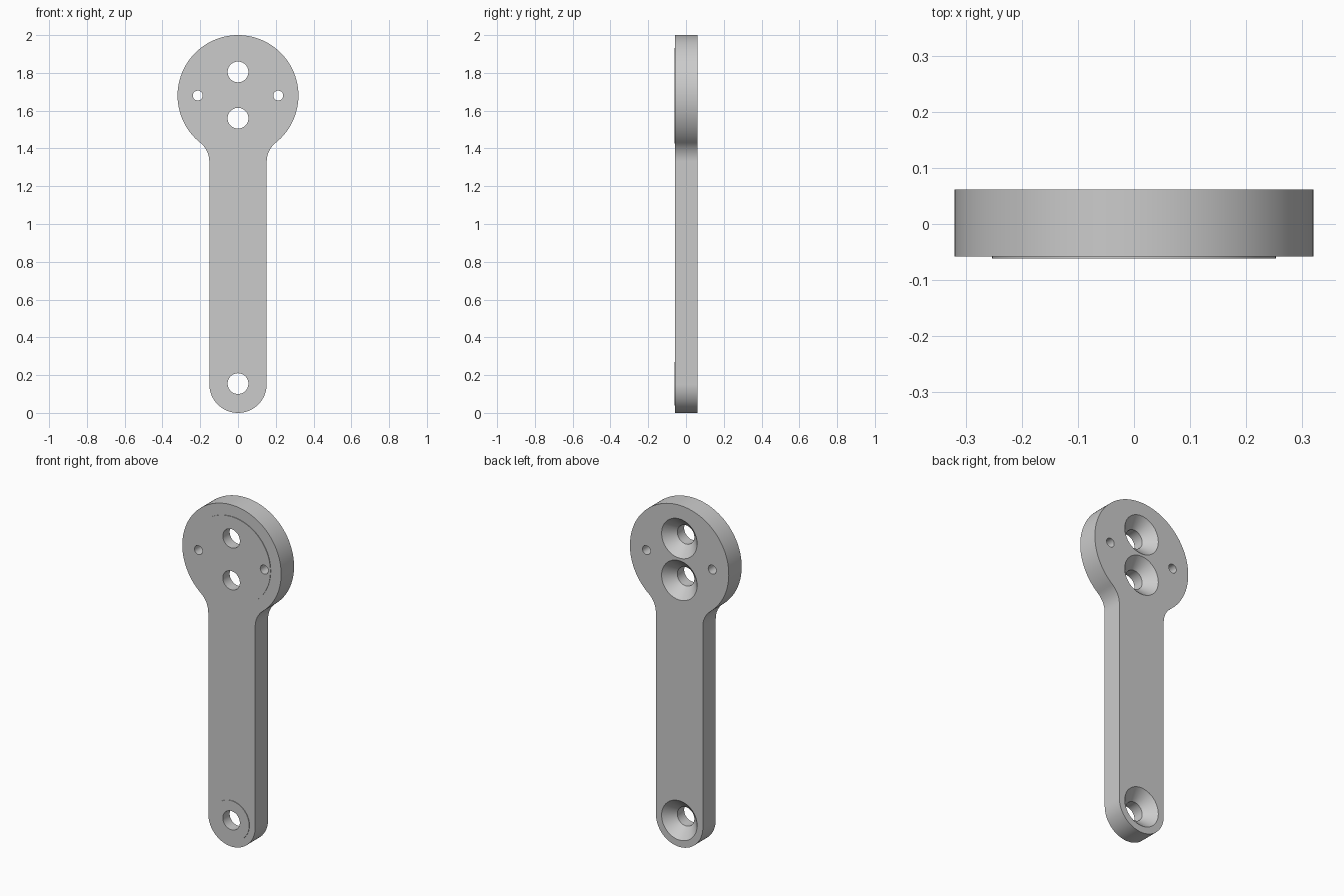
import bpy
import bmesh
from math import pi, cos, sin, atan2, hypot
from mathutils import Vector

cube = bpy.data.objects.get("Cube")
if cube:
    bpy.data.objects.remove(cube, do_unlink=True)

FRONT, BACK, BOSS = -0.058, 0.0615, -0.0615
HEAD_Z, HEAD_R = 1.68, 0.32
ARM_R = 0.152
HOLE_R, SINK_R = 0.055, 0.115

grey = bpy.data.materials.new("plain grey")
grey.use_nodes = True
colour = (0.6, 0.6, 0.6, 1)
grey.diffuse_color = colour
grey.node_tree.nodes["Principled BSDF"].inputs["Base Color"].default_value = colour


def arc(cx, cz, r, start, end, n):
    return [(cx + r * cos(start + (end - start) * i / n),
             cz + r * sin(start + (end - start) * i / n)) for i in range(n + 1)]


def make_object(name, bm):
    bmesh.ops.remove_doubles(bm, verts=bm.verts, dist=1e-5)
    bmesh.ops.recalc_face_normals(bm, faces=bm.faces)
    mesh = bpy.data.meshes.new(name)
    bm.to_mesh(mesh)
    bm.free()
    mesh.materials.append(grey)
    obj = bpy.data.objects.new(name, mesh)
    bpy.context.collection.objects.link(obj)
    return obj


def extrude_outline(name, points, y0, y1):
    bm = bmesh.new()
    face = bm.faces.new([bm.verts.new((x, y0, z)) for x, z in points])
    result = bmesh.ops.extrude_face_region(bm, geom=[face])
    moved = [g for g in result["geom"] if isinstance(g, bmesh.types.BMVert)]
    bmesh.ops.translate(bm, verts=moved, vec=(0, y1 - y0, 0))
    return make_object(name, bm)


def turned(name, profile, x, z, sides=64):
    """Solid turned about the y direction from (radius, y) pairs."""
    bm = bmesh.new()
    rings = [[bm.verts.new((px, y, pz)) for px, pz in
              arc(x, z, r, 0, 2 * pi * (sides - 1) / sides, sides - 1)]
             for r, y in profile]
    for a, b in zip(rings, rings[1:]):
        for i in range(sides):
            j = (i + 1) % sides
            bm.faces.new((a[i], a[j], b[j], b[i]))
    bm.faces.new(rings[0])
    bm.faces.new(rings[-1])
    return make_object(name, bm)


def combine(target, tool, operation):
    tool.hide_render = True
    mod = target.modifiers.new(operation.lower(), "BOOLEAN")
    mod.operation = operation
    mod.solver = "EXACT"
    mod.object = tool
    bpy.context.view_layer.objects.active = target
    bpy.ops.object.modifier_apply(modifier=mod.name)
    bpy.data.objects.remove(tool, do_unlink=True)


# Outline: rounded foot, straight arm, filleted neck, round head
fillet_r, fillet_z = 0.129, 1.33
fillet_x = ARM_R + fillet_r
to_head = atan2(HEAD_Z - fillet_z, -fillet_x)
neck = arc(fillet_x, fillet_z, fillet_r, pi, to_head, 12)
head_start = to_head - pi
head = arc(0, HEAD_Z, HEAD_R, head_start, pi - head_start, 96)
foot = arc(0, ARM_R, ARM_R, pi, 2 * pi, 48)
outline = foot + neck + head[1:-1] + [(-x, z) for x, z in reversed(neck)]
arm = extrude_outline("link_arm", outline, FRONT, BACK)

# Thin raised bosses on the front
for z, r in ((HEAD_Z, 0.253), (0.155, 0.115)):
    boss = turned("boss", [(r, BOSS), (r, FRONT + 0.02)], 0, z, 96)
    combine(arm, boss, "UNION")

# Countersunk bolt holes, wide at the back
extra = 0.02
sink_start = BACK - (SINK_R - HOLE_R)
for z in (1.805, 1.56, 0.155):
    profile = [(HOLE_R, BOSS - extra), (HOLE_R, sink_start),
               (SINK_R + extra, BACK + extra)]
    combine(arm, turned("bolt_cutter", profile, 0, z), "DIFFERENCE")

# Small pin holes either side of the head
for side in (-1, 1):
    profile = [(0.026, BOSS - extra), (0.026, BACK + extra)]
    combine(arm, turned("pin_cutter", profile, side * 0.213, HEAD_Z, 32), "DIFFERENCE")

bpy.ops.object.select_all(action="DESELECT")
arm.select_set(True)
bpy.context.view_layer.objects.active = arm
bpy.ops.object.shade_smooth_by_angle(angle=pi / 6)
